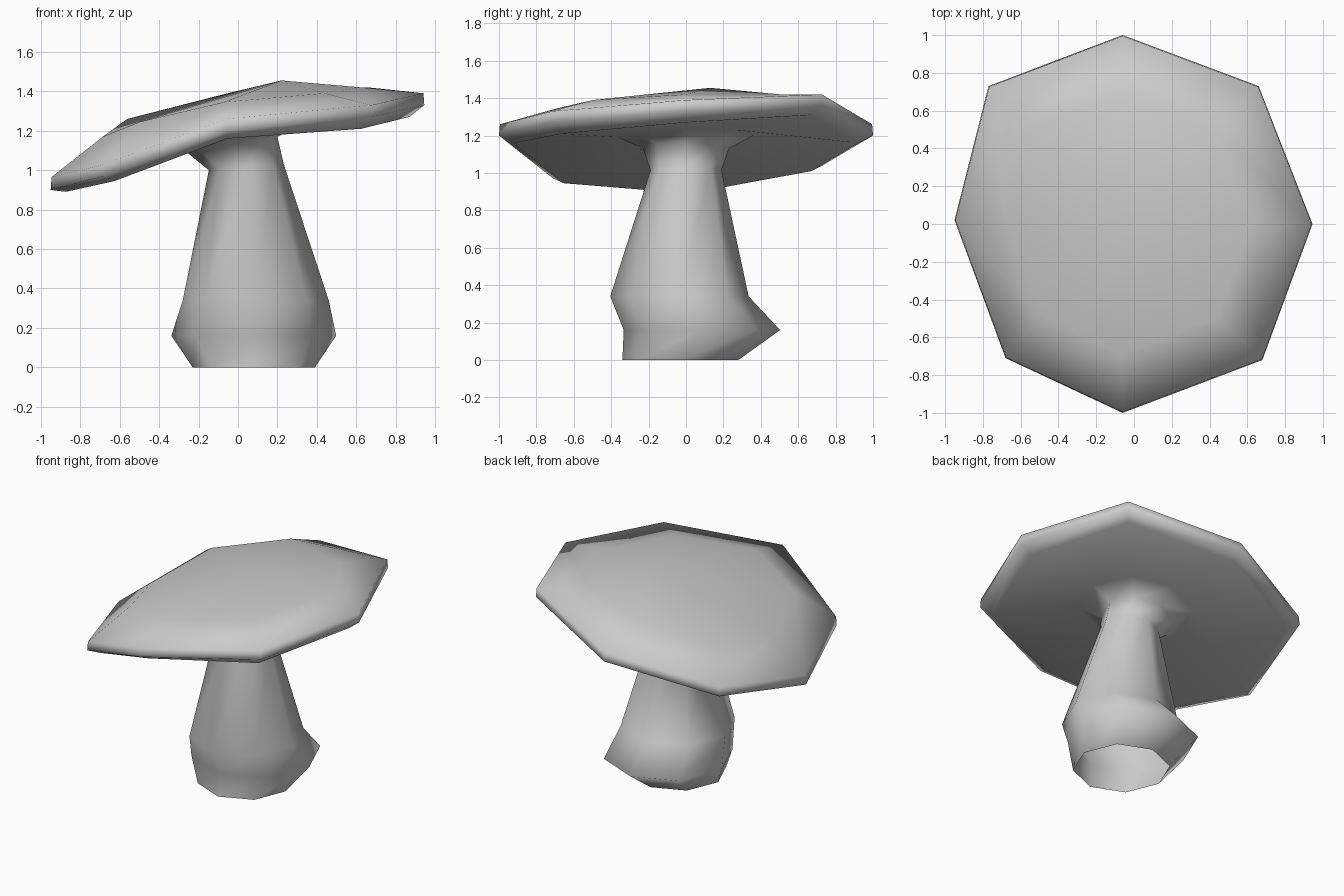
import bpy
import bmesh
import math

cube = bpy.data.objects.get("Cube")
if cube:
    bpy.data.objects.remove(cube, do_unlink=True)

grey = bpy.data.materials.new("plain_grey")
grey.use_nodes = True
grey.diffuse_color = (0.6, 0.6, 0.6, 1)
grey.node_tree.nodes["Principled BSDF"].inputs["Base Color"].default_value = (0.6, 0.6, 0.6, 1)


# Stem: tilted octagons, corners running clockwise from the back
def stem_ring(z, cx, cy, radius, tilt):
    ring = []
    for i in range(8):
        angle = math.pi / 2 - i * math.pi / 4
        dx = radius * math.cos(angle)
        ring.append((cx + dx, cy + radius * math.sin(angle), z + tilt * dx))
    return ring


stem_levels = [
    (0, .08, -.03, .31, 0),        # open foot
    (.16, .08, .085, .418, 0),     # bulge leaning to the back
    (.34, .09, -.035, .37, 0),
    (1.015, .042, 0, .19, .08),    # neck
    (1.13, -.03, 0, .23, .17),     # flare into the cap
]

# Cap: one eight-sided outline, scaled and shifted, with a height per corner
outline = [(-.06, 1), (.66, .73), (.945, 0), (.68, -.72),
           (-.06, -1), (-.68, -.71), (-.95, .02), (-.77, .73)]


def cap_ring(scale, shift, heights):
    return [(x * scale + shift, y * scale, z) for (x, y), z in zip(outline, heights)]


cap_levels = [
    (.36, 0, (1.20, 1.23, 1.24, 1.22, 1.19, 1.13, 1.12, 1.15)),      # underside
    (.92, 0, (1.16, 1.31, 1.27, 1.21, 1.16, .945, .89, 1.01)),
    (1, 0, (1.20, 1.36, 1.33, 1.27, 1.20, .97, .90, 1.04)),          # rim
    (.995, 0, (1.26, 1.42, 1.39, 1.33, 1.26, 1.03, .965, 1.10)),
    (.69, -.03, (1.385, 1.42, 1.42, 1.39, 1.345, 1.245, 1.17, 1.26)),  # crown
]

# Skin the stem and cap as one continuous body, closed at the crown
bm = bmesh.new()
rings = [stem_ring(*level) for level in stem_levels] + [cap_ring(*level) for level in cap_levels]
loops = [[bm.verts.new(p) for p in ring] for ring in rings]
crown = bm.verts.new((.22, .13, 1.455))
for i in range(8):
    j = (i + 1) % 8
    for low, high in zip(loops, loops[1:]):
        bm.faces.new((low[j], low[i], high[i], high[j]))
    bm.faces.new((loops[-1][j], loops[-1][i], crown))

mesh = bpy.data.meshes.new("mushroom")
bm.to_mesh(mesh)
bm.free()
mesh.materials.append(grey)
for poly in mesh.polygons:
    poly.use_smooth = True
mushroom = bpy.data.objects.new("mushroom", mesh)
bpy.context.collection.objects.link(mushroom)
